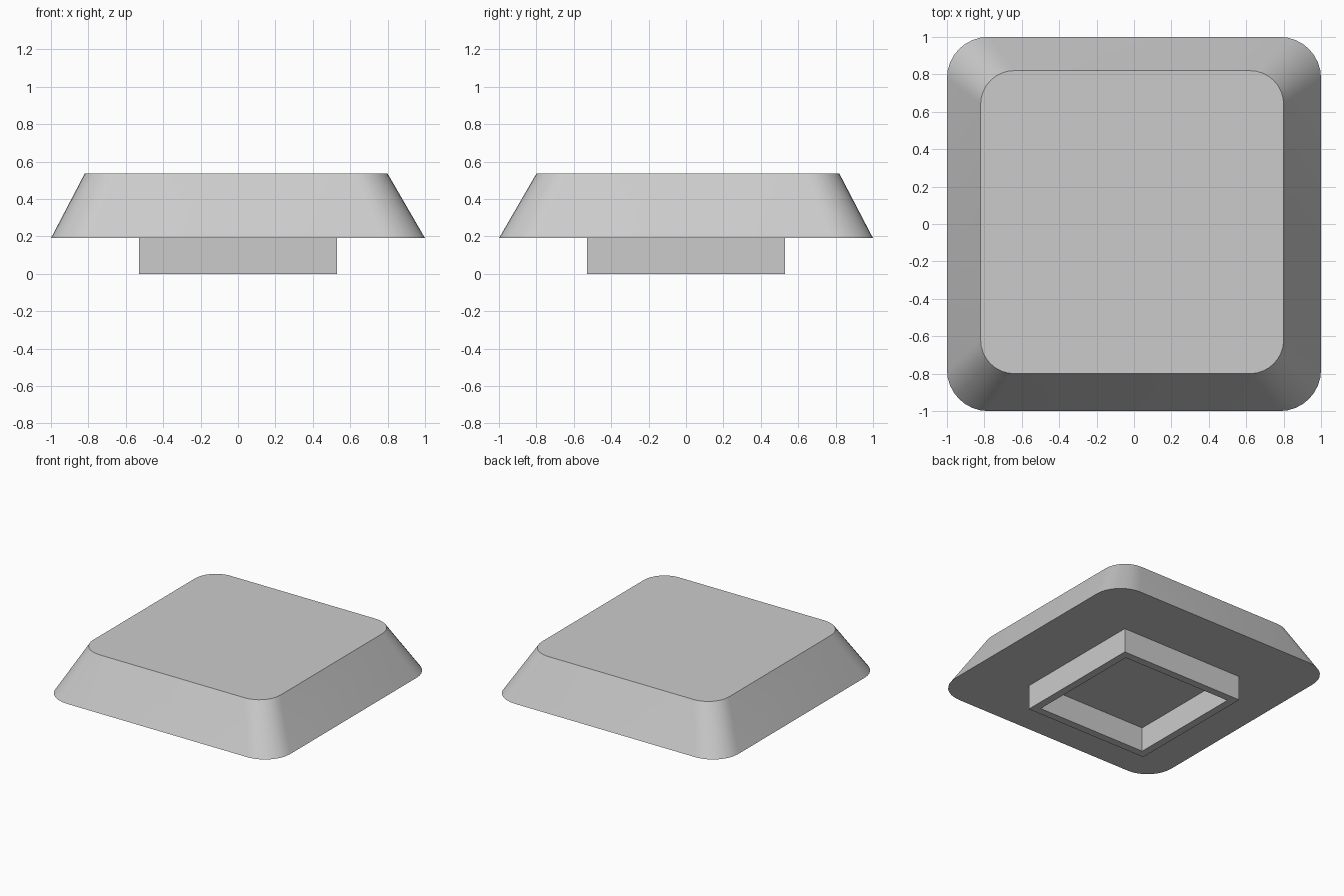
import bpy, bmesh, math

# Remove the default cube
cube = bpy.data.objects.get("Cube")
if cube:
    bpy.data.objects.remove(cube, do_unlink=True)

# Single grey plastic
grey = bpy.data.materials.new("light grey")
grey.use_nodes = True
colour = (0.6, 0.6, 0.6, 1)
grey.diffuse_color = colour
grey.node_tree.nodes["Principled BSDF"].inputs["Base Color"].default_value = colour


def outline(half, radius, cx=0, cy=0, steps=8):
    """Counter-clockwise square outline, rounded when radius is above zero."""
    pts = []
    for k, (sx, sy) in enumerate([(1, 1), (-1, 1), (-1, -1), (1, -1)]):
        for i in range(steps + 1 if radius else 1):
            a = math.pi / 2 * (k + i / steps)
            pts.append((cx + sx * (half - radius) + radius * math.cos(a),
                        cy + sy * (half - radius) + radius * math.sin(a)))
    return pts


def loft(name, rings, cap_ends):
    """Skin a list of (outline, height) rings; cap the ends or close the loop."""
    bm = bmesh.new()
    loops = [[bm.verts.new((x, y, z)) for x, y in pts] for pts, z in rings]
    pairs = list(zip(loops, loops[1:]))
    if cap_ends:
        bm.faces.new(loops[0][::-1])
        bm.faces.new(loops[-1])
    else:
        pairs.append((loops[-1], loops[0]))
    for low, high in pairs:
        n = len(low)
        for i in range(n):
            j = (i + 1) % n
            bm.faces.new((low[i], low[j], high[j], high[i]))
    bmesh.ops.recalc_face_normals(bm, faces=bm.faces)
    mesh = bpy.data.meshes.new(name)
    bm.to_mesh(mesh)
    bm.free()
    mesh.materials.append(grey)
    obj = bpy.data.objects.new(name, mesh)
    bpy.context.collection.objects.link(obj)
    bpy.ops.object.select_all(action="DESELECT")
    obj.select_set(True)
    bpy.context.view_layer.objects.active = obj
    bpy.ops.object.shade_smooth_by_angle(angle=math.radians(30))
    return obj


# Tapered cap with rounded corners, its top slightly off centre
loft("tapered_cap",
     [(outline(1.0, 0.22), 0.19), (outline(0.81, 0.18, -0.01, 0.01), 0.535)], True)

# Hollow square collar under the cap
outer, inner = outline(0.53, 0), outline(0.47, 0)
loft("square_collar",
     [(outer, 0), (outer, 0.19), (inner, 0.19), (inner, 0)], False)
